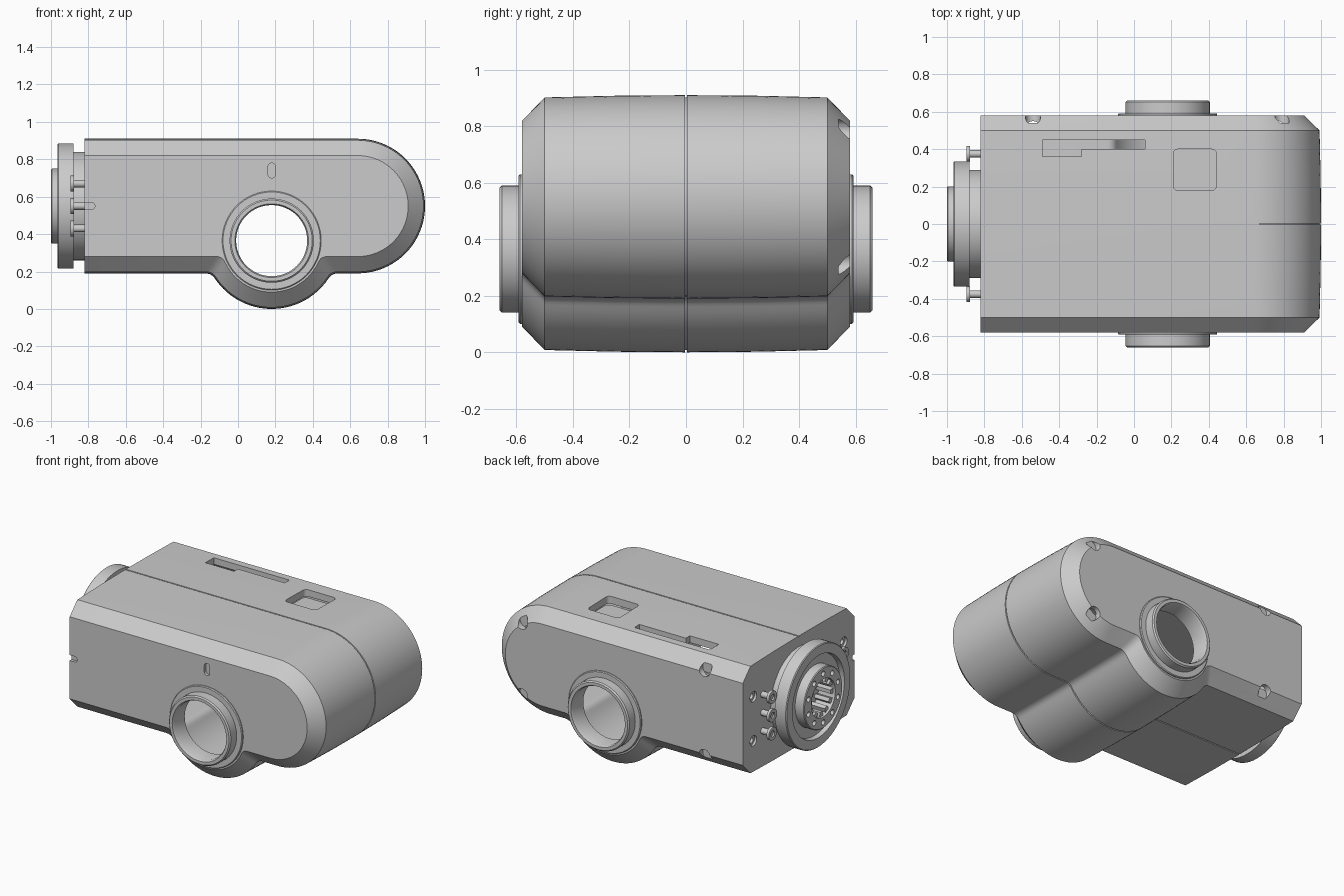
import bpy, bmesh
from math import sin, cos, pi, sqrt, asin, radians

if "Cube" in bpy.data.objects:
    bpy.data.objects.remove(bpy.data.objects["Cube"])

HX, HZ = 0.18, 0.365      # pivot hub centre
EZ = 0.55                 # end flange centre height


def place(a, b, t, axis):
    return {'x': (t, a, b), 'y': (a, t, b), 'z': (a, b, t)}[axis]


def loft(name, sections, axis, closed=False):
    """sections: list of (points, offset along axis)"""
    bm = bmesh.new()
    loops = [[bm.verts.new(place(a, b, t, axis)) for a, b in pts] for pts, t in sections]
    pairs = list(zip(loops, loops[1:]))
    if closed:
        pairs.append((loops[-1], loops[0]))
    else:
        bm.faces.new(loops[0])
        bm.faces.new(loops[-1])
    n = len(loops[0])
    for p, q in pairs:
        for i in range(n):
            j = (i + 1) % n
            bm.faces.new((p[i], p[j], q[j], q[i]))
    bmesh.ops.recalc_face_normals(bm, faces=bm.faces)
    me = bpy.data.meshes.new(name)
    bm.to_mesh(me)
    bm.free()
    ob = bpy.data.objects.new(name, me)
    bpy.context.collection.objects.link(ob)
    return ob


def circle(ca, cb, r, n=64):
    return [(ca + r * cos(2 * pi * i / n), cb + r * sin(2 * pi * i / n)) for i in range(n)]


def lathe(name, prof, ca, cb, axis, closed=False, n=64):
    return loft(name, [(circle(ca, cb, r, n), t) for r, t in prof], axis, closed)


def prism(pts, t0, t1, axis, name="cutter"):
    return loft(name, [(pts, t0), (pts, t1)], axis)


def round_rect(ca, cb, w, h, r, n=6):
    pts = []
    for k, (sa, sb) in enumerate(((1, 1), (-1, 1), (-1, -1), (1, -1))):
        for i in range(n + 1):
            a = (k + i / n) * pi / 2
            pts.append((ca + sa * (w / 2 - r) + r * cos(a), cb + sb * (h / 2 - r) + r * sin(a)))
    return pts


def cut(target, cutter):
    cutter.hide_render = True
    m = target.modifiers.new("cut", 'BOOLEAN')
    m.operation = 'DIFFERENCE'
    m.solver = 'EXACT'
    m.object = cutter
    bpy.context.view_layer.objects.active = target
    bpy.ops.object.modifier_apply(modifier=m.name)
    bpy.data.objects.remove(cutter)


def body_profile(d, x0):
    """Side outline of the housing, inset by d everywhere but the flat end."""
    pts = [(x0, 0.91 - d)]
    for i in range(41):
        a = pi / 2 - pi * i / 40
        pts.append((0.64 + (0.36 - d) * cos(a), 0.55 + (0.36 - d) * sin(a)))
    r, zb = 0.365 - d, 0.19 + d
    h = sqrt(r * r - (zb - HZ) ** 2)
    a0 = asin((zb - HZ) / r) - 0.035 / r
    start, corner = (h + 0.035, zb - HZ), (h, zb - HZ)
    end = (r * cos(a0), r * sin(a0))
    fillet = []
    for i in range(5):
        t = i / 5
        fillet.append(tuple((1 - t) ** 2 * s + 2 * t * (1 - t) * c + t * t * e
                            for s, c, e in zip(start, corner, end)))
    arc = [(r * cos(a0 + (-pi - 2 * a0) * i / 32), r * sin(a0 + (-pi - 2 * a0) * i / 32))
           for i in range(33)]
    hub = fillet + arc + [(-x, z) for x, z in reversed(fillet)]
    return pts + [(HX + x, HZ + z) for x, z in hub] + [(x0, zb)]


# Housing: crowned shell with chamfered sides and a centre seam
half = [(0.58, 0.09), (0.50, 0.008), (0.25, 0.002), (0.004, 0.0), (0.003, 0.008)]
stations = [(-y, d) for y, d in half] + half[::-1]
body = loft("housing", [(body_profile(d, -0.82), y) for y, d in stations], 'y')
cavity = [(-0.55, 0.12), (-0.48, 0.05), (0.48, 0.05), (0.55, 0.12)]
cut(body, loft("cutter", [(body_profile(d, -0.77), y) for y, d in cavity], 'y'))
cut(body, prism(circle(HX, HZ, 0.20), -0.8, 0.8, 'y'))

# Top window and stepped slot
cut(body, prism(round_rect(0.325, 0.29, 0.23, 0.22, 0.025), 0.8, 1.0, 'z'))
slot = [(-0.49, 0.36), (-0.28, 0.36), (-0.28, 0.40), (0.06, 0.40), (0.06, 0.45), (-0.49, 0.45)]
cut(body, prism(slot, 0.8, 1.0, 'z'))

# Front marks: upright slot and notch at the flat end
cut(body, prism(round_rect(HX, 0.74, 0.04, 0.08, 0.0199), -0.7, -0.56, 'y'))
cut(body, prism(round_rect(-0.82, EZ, 0.11, 0.036, 0.0179), -0.7, -0.56, 'y'))

# Back screw recesses on the chamfer, end face screw holes
for x, dz in ((-0.54, 0.28), (0.79, 0.235)):
    for s in (-1, 1):
        cut(body, prism(circle(x, EZ + s * dz, 0.04, 24), 0.54, 0.7, 'y'))
for y in (-0.47, 0.47):
    for z in (0.40, 0.69):
        ring = [(0.034, -0.9), (0.034, -0.805), (0.018, -0.805), (0.018, -0.785)]
        cut(body, lathe("cutter", ring, y, z, 'x', n=24))

# Floor under the top window
prism(round_rect(0.325, 0.29, 0.27, 0.26, 0.03), 0.82, 0.84, 'z', "window_floor")

# Hub collars on both sides
for side, s in (("front", -1), ("back", 1)):
    prof = [(0.19, 0.54), (0.19, 0.645), (0.197, 0.66), (0.217, 0.66), (0.225, 0.652),
            (0.225, 0.592), (0.26, 0.592), (0.265, 0.587), (0.265, 0.575), (0.225, 0.54)]
    lathe(side + "_hub_collar", [(r, s * t) for r, t in prof], HX, HZ, 'y', True)

# End flange: neck, rim, recessed face and raised boss with bore
flange = lathe("end_flange", [(0.29, -0.80), (0.29, -0.88), (0.335, -0.88), (0.335, -0.96),
                              (0.33, -0.965), (0.27, -0.965), (0.265, -0.935), (0.20, -0.935),
                              (0.20, -0.995), (0.195, -1.0), (0.125, -1.0), (0.125, -0.88)],
               0, EZ, 'x')
for i in range(10):
    a = 2 * pi * (i + 0.5) / 10
    c = circle(0.16 * cos(a), EZ + 0.16 * sin(a), 0.017, 16)
    cut(flange, prism(c, -1.1, -0.97, 'x'))

# Spline teeth inside the bore
for i in range(12):
    a = 2 * pi * i / 12
    tooth = [(0.095, -0.012), (0.13, -0.02), (0.13, 0.02), (0.095, 0.012)]
    pts = [(r * cos(a) - w * sin(a), EZ + r * sin(a) + w * cos(a)) for r, w in tooth]
    prism(pts, -0.985, -0.87, 'x', "spline_tooth")

# Washer rings beside the flange
for y in (-0.375, 0.375):
    for dz in (-0.12, 0, 0.12):
        lathe("side_washer", [(0.042, -0.895), (0.042, -0.878), (0.02, -0.878), (0.02, -0.895)],
              y, EZ + dz, 'x', True, 24)
        lathe("side_screw", [(0.02, -0.885), (0.02, -0.81)], y, EZ + dz, 'x', n=16)

# Smooth shading with sharp edges kept
bpy.ops.object.select_all(action='DESELECT')
for ob in bpy.context.scene.objects:
    ob.select_set(True)
bpy.context.view_layer.objects.active = body
bpy.ops.object.shade_smooth_by_angle(angle=radians(25))
